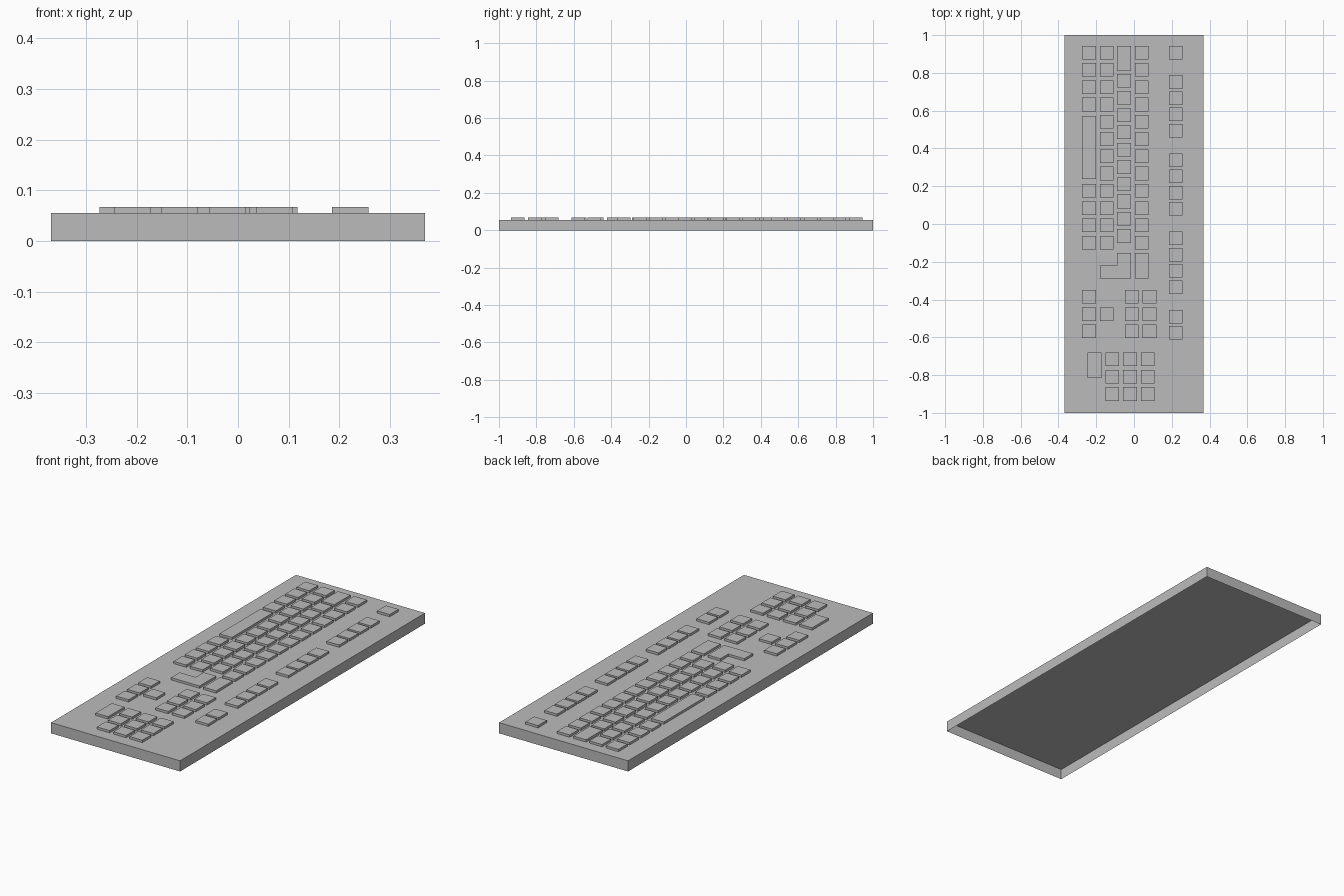
import bpy
import bmesh

cube = bpy.data.objects.get("Cube")
if cube:
    bpy.data.objects.remove(cube, do_unlink=True)

grey = bpy.data.materials.new("plain_grey")
grey.use_nodes = True
colour = (0.5, 0.5, 0.5, 1)
grey.diffuse_color = colour
grey.node_tree.nodes["Principled BSDF"].inputs["Base Color"].default_value = colour

DECK, TOP = 0.055, 0.067   # deck height and key top height
KEY, PITCH = 0.072, 0.0914  # key size and spacing along a row


def rect(x0, x1, y0, y1):
    return [(x0, y0), (x1, y0), (x1, y1), (x0, y1)]


def square(x, y):
    h = KEY / 2
    return rect(x - h, x + h, y - h, y + h)


def run(x, y, count, step=PITCH):
    """A row of square keys running towards the front."""
    return [square(x, y - i * step) for i in range(count)]


def build(name, outlines, z0, z1):
    """Raise counter-clockwise outlines into shells with open undersides."""
    bm = bmesh.new()
    for outline in outlines:
        low = [bm.verts.new((x, y, z0)) for x, y in outline]
        high = [bm.verts.new((x, y, z1)) for x, y in outline]
        bm.faces.new(high)
        n = len(outline)
        for i in range(n):
            j = (i + 1) % n
            bm.faces.new((low[i], low[j], high[j], high[i]))
    mesh = bpy.data.meshes.new(name)
    bm.to_mesh(mesh)
    bm.free()
    mesh.materials.append(grey)
    obj = bpy.data.objects.new(name, mesh)
    bpy.context.collection.objects.link(obj)


def keys(name, outlines):
    build(name, outlines, DECK, TOP)


# Case: a thin shell open underneath
build("case", [rect(-0.369, 0.369, -1, 1)], 0, DECK)

# Main typing block
ROW_A, ROW_B, ROW_C, ROW_D = -0.238, -0.144, -0.053, 0.041
FIRST = 0.907
keys("bottom_row_keys", run(ROW_A, FIRST, 4) + run(ROW_A, FIRST - 8 * PITCH, 4))
keys("space_bar", [rect(-0.274, -0.202, 0.239, 0.573)])
keys("lower_letter_keys", run(ROW_B, FIRST, 12))
keys("upper_letter_keys", run(ROW_C, 0.759, 10))
keys("tab_key", [rect(-0.089, -0.017, 0.81, 0.943)])
keys("number_row_keys", run(ROW_D, FIRST, 12))
keys("backspace_key", [rect(0.005, 0.077, -0.289, -0.154)])
keys("enter_key", [[(-0.18, -0.289), (-0.017, -0.289), (-0.017, -0.154),
                    (-0.089, -0.154), (-0.089, -0.219), (-0.18, -0.219)]])

# Function row: one single key, then grouped keys
function_keys = []
for start, count in ((FIRST, 1), (0.752, 4), (0.338, 4), (-0.076, 4), (-0.49, 2)):
    function_keys += run(0.222, start, count, 0.086)
keys("function_keys", function_keys)

# Navigation and arrow clusters
keys("navigation_keys", run(-0.012, -0.386, 3) + run(0.082, -0.386, 3))
keys("arrow_keys", run(ROW_A, -0.386, 3) + [square(ROW_B, -0.477)])

# Number pad
pad = []
for x in (-0.115, -0.021, 0.072):
    pad += run(x, -0.717, 3)
keys("number_pad_keys", pad)
keys("wide_zero_key", [rect(-0.245, -0.173, -0.814, -0.681)])
